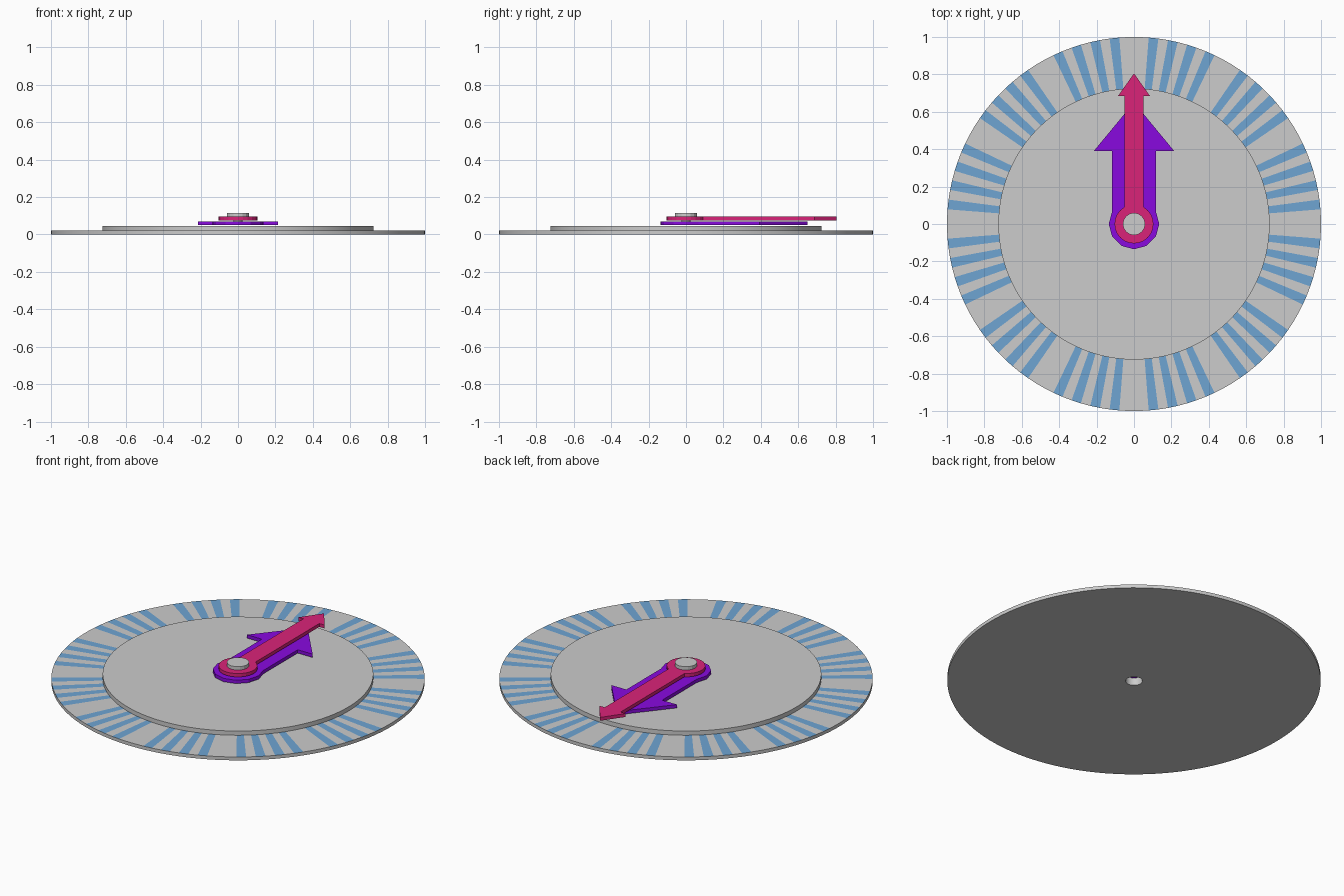
import bpy, bmesh, math

if "Cube" in bpy.data.objects:
    bpy.data.objects.remove(bpy.data.objects["Cube"])


def material(name, rgb):
    m = bpy.data.materials.new(name)
    m.diffuse_color = (*rgb, 1)
    m.use_nodes = True
    m.node_tree.nodes["Principled BSDF"].inputs["Base Color"].default_value = m.diffuse_color
    return m


grey = material("light grey", (0.604, 0.604, 0.604))
blue = material("tick blue", (0.156, 0.376, 0.65))
purple = material("purple", (0.246, 0.003, 0.737))
pink = material("pink", (0.70, 0.017, 0.19))


def finish(name, bm, mats, smooth=False):
    bmesh.ops.recalc_face_normals(bm, faces=bm.faces)
    me = bpy.data.meshes.new(name)
    bm.to_mesh(me)
    bm.free()
    for m in mats:
        me.materials.append(m)
    ob = bpy.data.objects.new(name, me)
    bpy.context.collection.objects.link(ob)
    if smooth:
        bpy.ops.object.select_all(action='DESELECT')
        ob.select_set(True)
        bpy.context.view_layer.objects.active = ob
        bpy.ops.object.shade_smooth_by_angle(angle=math.radians(30))
    return ob


def arc(r, start, end, n):
    """n+1 points on a circle, angles in degrees."""
    angles = [math.radians(start + (end - start) * i / n) for i in range(n + 1)]
    return [(r * math.cos(a), r * math.sin(a)) for a in angles]


def plate(name, outline, z0, z1, mat):
    """Extrude a flat outline from z0 to z1."""
    bm = bmesh.new()
    face = bm.faces.new([bm.verts.new((x, y, z0)) for x, y in outline])
    ext = bmesh.ops.extrude_face_region(bm, geom=[face], use_keep_orig=True)
    for v in ext["geom"]:
        if isinstance(v, bmesh.types.BMVert):
            v.co.z = z1
    return finish(name, bm, [mat])


def turned(name, profile, mats, tick_radius=None):
    """Closed (r, z) profile turned in 120 steps; ticks on the top outside tick_radius."""
    n = 120
    bm = bmesh.new()
    rings = []
    for i in range(n):
        a = math.radians(3 * (i - 0.5))
        rings.append([bm.verts.new((r * math.cos(a), r * math.sin(a), z)) for r, z in profile])
    k = len(profile)
    for i in range(n):
        p, q = rings[i], rings[(i + 1) % n]
        for j in range(k):
            j2 = (j + 1) % k
            f = bm.faces.new((p[j], q[j], q[j2], p[j2]))
            (r0, z0), (r1, z1) = profile[j], profile[j2]
            on_band = tick_radius and z0 == z1 > 0 and min(r0, r1) >= tick_radius
            # four minute ticks between each pair of hour gaps
            if on_band and i % 2 == 0 and i % 10:
                f.material_index = 1
    return finish(name, bm, mats, smooth=True)


# dial: lower disc with ticked rim, raised inner disc, both with a pin hole
HOLE, INNER = 0.045, 0.725
turned("dial_base", [(HOLE, 0), (1, 0), (1, 0.02), (INNER, 0.02), (HOLE, 0.02)],
       [grey, blue], tick_radius=INNER)
turned("dial_centre", [(HOLE, 0.02), (INNER, 0.02), (INNER, 0.045), (HOLE, 0.045)], [grey])


def hand(name, hub, sides, half, neck, wing, tip, z0, z1, mat):
    """Arrow with a round hub at the origin, pointing to +y."""
    start = math.degrees(math.acos(half / hub))
    step = 360 / sides
    if abs(start - step) < 2:
        start = step
    count = round((180 + 2 * start) / step)
    outline = arc(hub, 180 - start, 360 + start, count)
    outline += [(half, neck), (wing, neck), (0, tip), (-wing, neck), (-half, neck)]
    return plate(name, outline, z0, z1, mat)


# hands
hand("hour_hand", 0.135, 12, 0.117, 0.39, 0.215, 0.65, 0.05, 0.07, purple)
hand("minute_hand", 0.104, 24, 0.052, 0.685, 0.085, 0.805, 0.075, 0.095, pink)

# centre pin and cap
plate("centre_pin", arc(0.025, 0, 345, 23), 0.06, 0.1, grey)
plate("pin_cap", arc(0.06, 0, 337.5, 15), 0.095, 0.115, grey)
